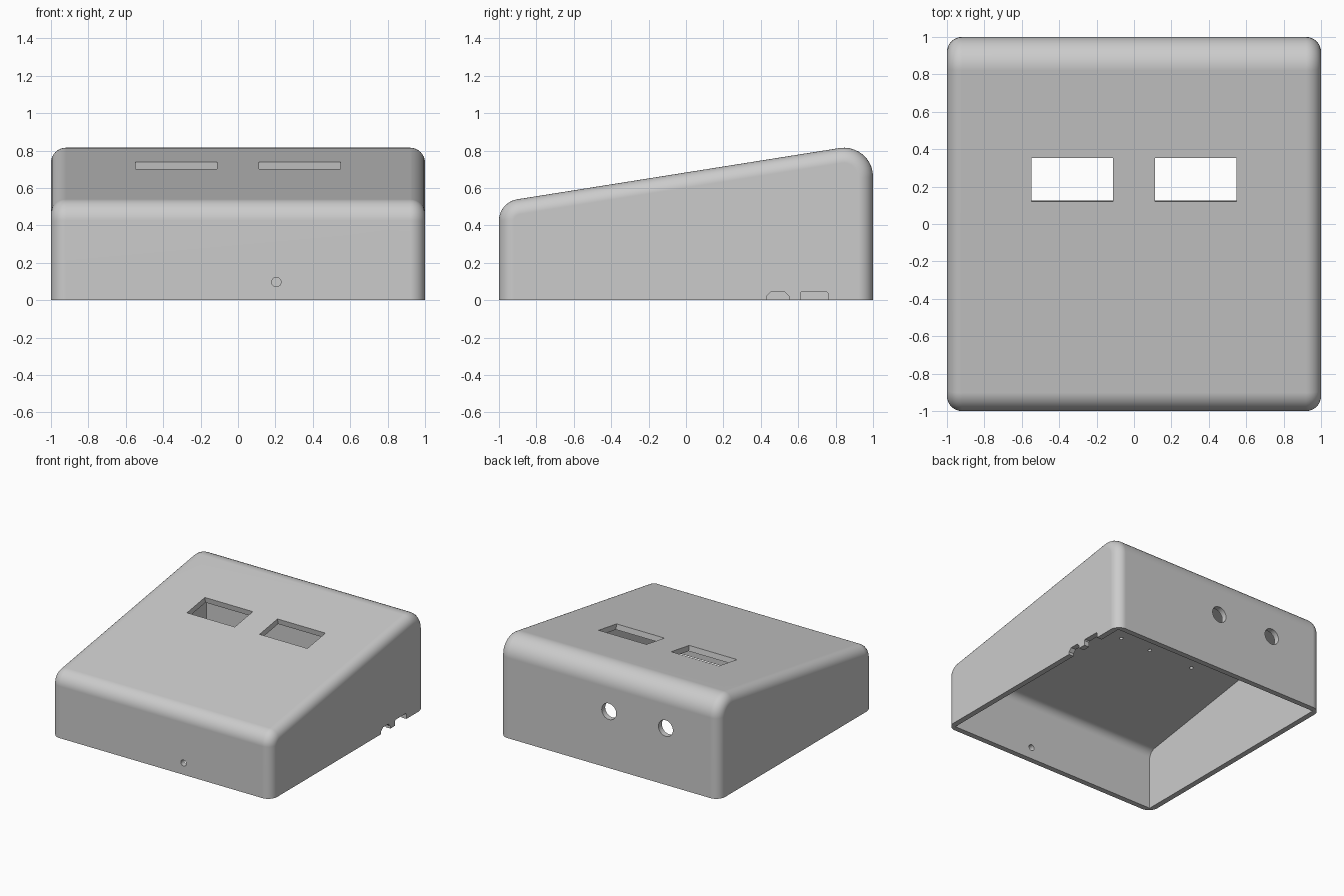
import bpy, bmesh, math
from mathutils import Matrix, Vector

cube = bpy.data.objects.get("Cube")
if cube:
    bpy.data.objects.remove(cube, do_unlink=True)

SLOPE, MID_Z = 0.159, 0.683      # sloping top: z = MID_Z + SLOPE * y
TILT = math.atan(SLOPE)
WALL = 0.045

grey = bpy.data.materials.new("matte_grey")
grey.use_nodes = True
grey.diffuse_color = (0.6, 0.6, 0.6, 1)
grey.node_tree.nodes["Principled BSDF"].inputs["Base Color"].default_value = (0.6, 0.6, 0.6, 1)


def to_object(name, bm):
    bmesh.ops.recalc_face_normals(bm, faces=bm.faces)
    mesh = bpy.data.meshes.new(name)
    bm.to_mesh(mesh)
    bm.free()
    mesh.materials.append(grey)
    obj = bpy.data.objects.new(name, mesh)
    bpy.context.collection.objects.link(obj)
    return obj


def fillet(prev, corner, nxt, radius, steps=10):
    """Arc points replacing a sharp profile corner."""
    corner = Vector(corner)
    a = (Vector(prev) - corner).normalized()
    b = (Vector(nxt) - corner).normalized()
    half = a.angle(b) / 2
    centre = corner + (a + b).normalized() * radius / math.sin(half)
    start = corner + a * radius / math.tan(half) - centre
    end = corner + b * radius / math.tan(half) - centre
    arc = math.pi - 2 * half
    return [centre + (start * math.sin(arc * (1 - i / steps))
                      + end * math.sin(arc * i / steps)) / math.sin(arc)
            for i in range(steps + 1)]


def wedge_profile(inset, bottom):
    """Side outline (y, z) with rounded front and back top edges."""
    edge = 1 - inset
    drop = inset / math.cos(TILT)
    front_low, back_low = (-edge, bottom), (edge, bottom)
    front_top = (-edge, MID_Z - SLOPE * edge - drop)
    back_top = (edge, MID_Z + SLOPE * edge - drop)
    return ([Vector(front_low)]
            + fillet(front_low, front_top, back_top, 0.115 - inset)
            + fillet(front_top, back_top, back_low, 0.155 - inset)
            + [Vector(back_low)])


def extrude_x(profile, x0, x1):
    bm = bmesh.new()
    face = bm.faces.new([bm.verts.new((x0, p[0], p[1])) for p in profile])
    geom = bmesh.ops.extrude_face_region(bm, geom=[face])["geom"]
    bmesh.ops.translate(bm, vec=(x1 - x0, 0, 0),
                        verts=[g for g in geom if isinstance(g, bmesh.types.BMVert)])
    return bm


def cylinder(radius, depth, matrix):
    bm = bmesh.new()
    bmesh.ops.create_cone(bm, cap_ends=True, segments=32, radius1=radius,
                          radius2=radius, depth=depth, matrix=matrix)
    return bm


def cut(target, bm):
    """Subtract a solid from the target and discard the cutter."""
    cutter = to_object("cutter", bm)
    cutter.hide_render = True
    mod = target.modifiers.new("cut", 'BOOLEAN')
    mod.operation, mod.solver, mod.object = 'DIFFERENCE', 'EXACT', cutter
    graph = bpy.context.evaluated_depsgraph_get()
    mesh = bpy.data.meshes.new_from_object(target.evaluated_get(graph))
    target.modifiers.remove(mod)
    target.data = mesh
    bpy.data.objects.remove(cutter, do_unlink=True)


def on_slope(x, y, inset=0.0):
    return (Matrix.Translation((x, y, MID_Z + SLOPE * y))
            @ Matrix.Rotation(TILT, 4, 'X') @ Matrix.Translation((0, 0, -inset)))


# Outer wedge body, rounded along both side outlines
body = extrude_x(wedge_profile(0, 0), -1, 1)
rims = [e for e in body.edges
        if abs(e.verts[0].co.x - e.verts[1].co.x) < 1e-5
        and max(v.co.z for v in e.verts) > 0.01]
bmesh.ops.bevel(body, geom=rims, offset=0.08, offset_type='OFFSET', segments=8,
                profile=0.5, affect='EDGES', clamp_overlap=False)
case = to_object("sloped_case", body)

# Hollow inside, open at the bottom
cut(case, extrude_x(wedge_profile(WALL, -0.1), -1 + WALL, 1 - WALL))

# Two display windows, with blind screw holes around them in the ceiling
for side in (-1, 1):
    window = bmesh.new()
    bmesh.ops.create_cube(window, size=1, matrix=on_slope(side * 0.33, 0.236)
                          @ Matrix.Diagonal((0.435, 0.236, 0.2, 1)))
    cut(case, window)
    for x in (0.14, 0.55):
        for y in (0.01, 0.46):
            cut(case, cylinder(0.014, 0.04, on_slope(side * x, y, WALL)))

# Round holes: two in the back wall, a small one in the front wall
across = Matrix.Rotation(math.pi / 2, 4, 'X')
for x, y, z, r in ((0.0, 1, 0.465, 0.066), (-0.515, 1, 0.465, 0.066), (0.205, -1, 0.097, 0.025)):
    cut(case, cylinder(r, 0.2, Matrix.Translation((x, y, z)) @ across))

# Two connector notches in the lower edge of the left wall
for y0, y1, top, chamfer in ((0.43, 0.55, 0.047, 0.025), (0.612, 0.758, 0.047, 0.008)):
    notch = [(y0, -0.05), (y0, top - chamfer), (y0 + chamfer, top),
             (y1 - chamfer, top), (y1, top - chamfer), (y1, -0.05)]
    cut(case, extrude_x(notch, 0.9, 1.1))

# Smooth fillets, crisp edges, flat walls
bpy.ops.object.select_all(action='DESELECT')
case.select_set(True)
bpy.context.view_layer.objects.active = case
bpy.ops.object.shade_smooth_by_angle(angle=math.radians(30))
weighted = case.modifiers.new("flat_walls", 'WEIGHTED_NORMAL')
weighted.keep_sharp = True
